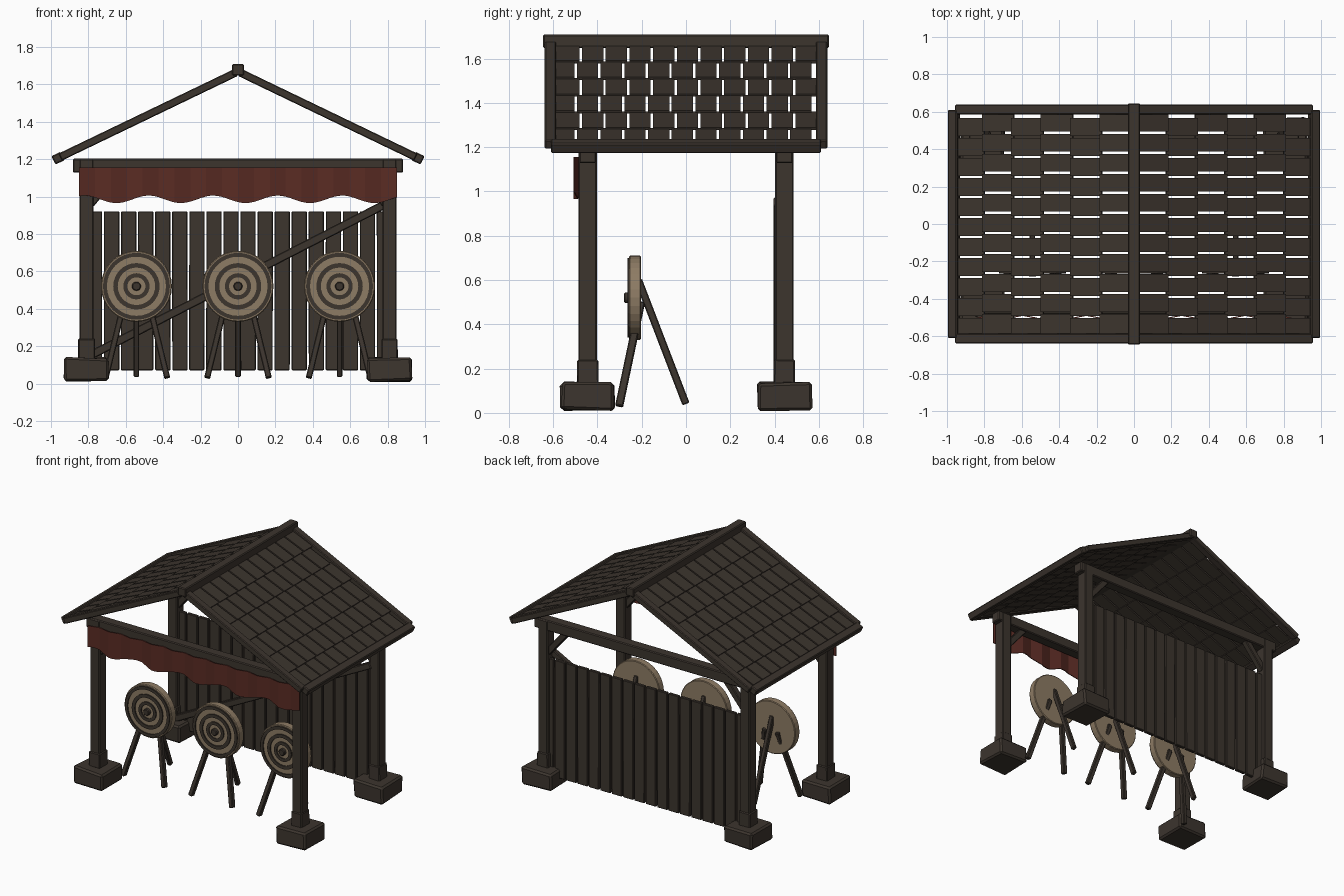
import bpy, bmesh, math, random
from mathutils import Vector, Matrix

if "Cube" in bpy.data.objects:
    bpy.data.objects.remove(bpy.data.objects["Cube"])

random.seed(4)


def material(name, rgb):
    m = bpy.data.materials.new(name)
    m.diffuse_color = (*rgb, 1)
    m.use_nodes = True
    m.node_tree.nodes["Principled BSDF"].inputs["Base Color"].default_value = m.diffuse_color
    return m


WOOD = material("dark wood", (0.045, 0.035, 0.027))
TAN = material("pale straw", (0.27, 0.20, 0.128))
RED = material("dark red cloth", (0.10, 0.024, 0.017))


def finish(name, bm, mat, bevel=0.0):
    bmesh.ops.recalc_face_normals(bm, faces=bm.faces)
    me = bpy.data.meshes.new(name)
    bm.to_mesh(me)
    bm.free()
    me.materials.append(mat)
    ob = bpy.data.objects.new(name, me)
    bpy.context.collection.objects.link(ob)
    if bevel:
        b = ob.modifiers.new("bevel", 'BEVEL')
        b.width = bevel
        b.segments = 1
    return ob


def add_box(bm, center, size, rot=None):
    m = Matrix.Translation(center) @ (rot or Matrix()) @ Matrix.Diagonal((*size, 1))
    return bmesh.ops.create_cube(bm, size=1, matrix=m)['verts']


def box(name, center, size, rot=None, bevel=0.006, jitter=0.0):
    bm = bmesh.new()
    for v in add_box(bm, center, size, rot):
        v.co += Vector([random.uniform(-jitter, jitter) for _ in range(3)])
    return finish(name, bm, WOOD, bevel)


def bar(name, a, b, w, d, bevel=0.005):
    """Square bar from a to b; w lies across, d lies in the y-ish direction."""
    a, b = Vector(a), Vector(b)
    z = (b - a).normalized()
    x = Vector((0, 1, 0)).cross(z).normalized()
    y = z.cross(x)
    rot = Matrix((x, y, z)).transposed().to_4x4()
    return box(name, (a + b) / 2, (w, d, (b - a).length), rot, bevel)


# Posts, collars, footing blocks, knee braces
for sx in (-1, 1):
    for sy in (-1, 1):
        x, y = sx * 0.81, sy * 0.444
        box("post", (x, y, 0.66), (0.076, 0.084, 1.08))
        box("post_collar", (x, y, 0.185), (0.088, 0.096, 0.11), jitter=0.002)
        box("footing_block", (x, y, 0.075), (0.236, 0.238, 0.124),
            Matrix.Rotation(random.uniform(-0.03, 0.03), 4, 'Z'), 0.012, 0.006)
        bar("knee_brace", (sx * 0.79, y, 0.96), (sx * 0.63, y, 1.15), 0.045, 0.045)

# Cross beams at front and back
for y in (-0.444, 0.444):
    box("cross_beam", (0, y, 1.165), (1.765, 0.076, 0.075))

# Back wall: planks and a long diagonal brace
bm = bmesh.new()
for i in range(18):
    add_box(bm, (-0.767 + i * 0.0912, 0.447, 0.496),
            (0.082, 0.024, 0.85), Matrix.Rotation(random.uniform(-0.002, 0.002), 4, 'Y'))
finish("wall_planks", bm, WOOD, 0.004)
bar("wall_brace", (-0.78, 0.415, 0.155), (0.78, 0.415, 0.955), 0.045, 0.038)

# Roof frame
SLOPE = 0.481
ANG = math.atan(SLOPE)


def roof_z(x):
    return 1.668 - SLOPE * abs(x)


box("ridge_beam", (0, 0, 1.678), (0.064, 1.29, 0.062))
for s in (-1, 1):
    tilt = Matrix.Rotation(s * ANG, 4, 'Y')
    box("eave_beam", (s * 0.962, 0, roof_z(0.962)), (0.055, 1.22, 0.05), tilt)
    for y in (-0.612, 0.612):
        bar("rake_board", (s * 0.01, y, roof_z(0.01)), (s * 0.95, y, roof_z(0.95)), 0.042, 0.052)

    # Shingles in six overlapping rows with narrow slits, alternate rows shifted
    bm = bmesh.new()
    for row in range(6):
        x = 0.098 + row * 0.157
        start = -0.475 if row % 2 == 0 else -0.498
        cuts = [-0.60] + [start + 0.107 * k for k in range(11)]
        if row % 2 == 0:
            cuts[-1] = 0.605
        else:
            cuts.append(0.61)
        for y0, y1 in zip(cuts, cuts[1:]):
            if y1 - y0 < 0.05:
                continue
            lean = Matrix.Rotation(s * (ANG - 0.05), 4, 'Y')
            add_box(bm, (s * x, (y0 + y1) / 2, roof_z(x)),
                    (0.184, y1 - y0 - 0.011, 0.014), lean)
    finish("roof_shingles", bm, WOOD)

# Pleated valance with a wavy hem
bm = bmesh.new()
N = 80
top, low = [], []
for i in range(N + 1):
    x = -0.85 + 1.7 * i / N
    t = (i / 4) % 2
    fold = abs(t - 1)
    y = -0.488 - 0.018 * fold
    hem = 0.985 - 0.02 * math.cos(2 * math.pi * (x - 0.04) / 0.345)
    top.append(bm.verts.new((x, y, 1.156)))
    low.append(bm.verts.new((x, y, hem)))
for i in range(N):
    bm.faces.new((low[i], low[i + 1], top[i + 1], top[i]))
cloth = finish("valance", bm, RED)
sol = cloth.modifiers.new("thickness", 'SOLIDIFY')
sol.thickness = 0.006
sol.offset = 0


def lathe_y(name, profile, cx, cz, mat, closed):
    """Spin (radius, y) points round a front-to-back axis."""
    bm = bmesh.new()
    vs = [bm.verts.new((cx + r, y, cz)) for r, y in profile]
    pairs = list(zip(vs, vs[1:])) + ([(vs[-1], vs[0])] if closed else [])
    es = [bm.edges.new(p) for p in pairs]
    bmesh.ops.spin(bm, geom=vs + es, cent=(cx, 0, cz), axis=(0, 1, 0),
                   angle=2 * math.pi, steps=32, use_merge=True)
    bmesh.ops.remove_doubles(bm, verts=bm.verts, dist=1e-5)
    return finish(name, bm, mat)


# Three round targets on tripods
for cx in (-0.543, 0, 0.543):
    cz = 0.52
    lathe_y("target_disc", [(0, -0.257), (0.185, -0.257), (0.19, -0.252),
                            (0.19, -0.207), (0.185, -0.203), (0, -0.203)], cx, cz, TAN, False)
    for r0, r1 in ((0.158, 0.179), (0.1, 0.124), (0.048, 0.07)):
        lathe_y("target_ring", [(r0, -0.25), (r0, -0.265), (r1, -0.265), (r1, -0.25)],
                cx, cz, WOOD, True)
    lathe_y("target_bullseye", [(0, -0.28), (0.019, -0.28), (0.024, -0.275),
                                (0.024, -0.25), (0, -0.25)], cx, cz, WOOD, False)
    for s in (-1, 1):
        bar("front_leg", (cx + s * 0.165, -0.302, 0.03), (cx + s * 0.05, -0.203, 0.50), 0.032, 0.036)
    bar("rear_leg", (cx, 0.0, 0.04), (cx, -0.215, 0.60), 0.03, 0.034)
